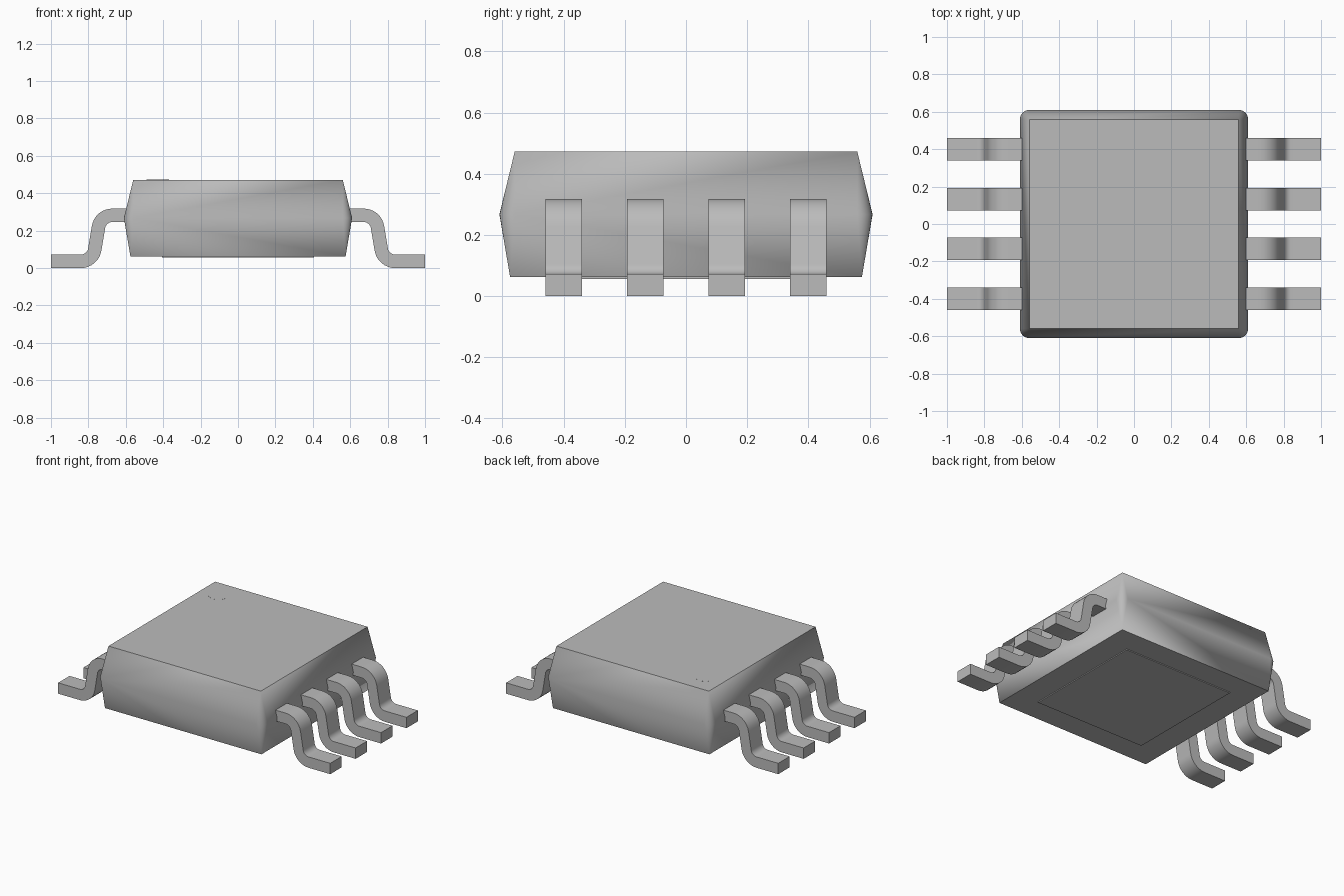
import bpy
import bmesh
from math import sin, cos, radians

if "Cube" in bpy.data.objects:
    bpy.data.objects.remove(bpy.data.objects["Cube"], do_unlink=True)

# One flat grey for every part
grey = bpy.data.materials.new("plain_grey")
grey.use_nodes = True
grey.diffuse_color = (0.5, 0.5, 0.5, 1)
grey.node_tree.nodes["Principled BSDF"].inputs["Base Color"].default_value = (0.5, 0.5, 0.5, 1)


def finish(bm, name, angle=35):
    bmesh.ops.recalc_face_normals(bm, faces=bm.faces)
    mesh = bpy.data.meshes.new(name)
    bm.to_mesh(mesh)
    bm.free()
    mesh.materials.append(grey)
    obj = bpy.data.objects.new(name, mesh)
    bpy.context.collection.objects.link(obj)
    bpy.ops.object.select_all(action="DESELECT")
    obj.select_set(True)
    bpy.context.view_layer.objects.active = obj
    bpy.ops.object.shade_smooth_by_angle(angle=radians(angle))
    return obj


# Body: sharp square top and bottom, wider rounded waist
def build_body():
    bm = bmesh.new()
    signs = [(1, 1), (-1, 1), (-1, -1), (1, -1)]
    top = [bm.verts.new((0.56 * sx, 0.56 * sy, 0.472)) for sx, sy in signs]
    base = [bm.verts.new((0.575 * sx, 0.575 * sy, 0.062)) for sx, sy in signs]
    steps, radius, half = 6, 0.05, 0.61
    corners = []
    for i, (sx, sy) in enumerate(signs):
        arc = []
        for s in range(steps + 1):
            a = radians(90 * (i + s / steps))
            arc.append(bm.verts.new((sx * (half - radius) + radius * cos(a),
                                     sy * (half - radius) + radius * sin(a), 0.267)))
        corners.append(arc)
    for ring in (top, base):
        bm.faces.new(ring)
        for i in range(4):
            j = (i + 1) % 4
            bm.faces.new((corners[i][-1], corners[j][0], ring[j], ring[i]))
            for a, b in zip(corners[i], corners[i][1:]):
                bm.faces.new((a, b, ring[i]))
    finish(bm, "body")


# Bent lead: two opposed arcs joined by a slanted shank, extruded across y
def build_lead(name, side, y):
    thick, width, radius, lean, steps = 0.072, 0.12, 0.075, 9.5, 8
    path = [(0.56, 0.282, 90)]
    for s in range(steps + 1):
        a = 90 + (lean - 90) * s / steps
        path.append((0.672 + radius * cos(radians(a)), 0.207 + radius * sin(radians(a)), a))
    for s in range(steps + 1):
        a = lean + (90 - lean) * s / steps
        path.append((0.84 - radius * cos(radians(a)), 0.111 - radius * sin(radians(a)), a))
    path.append((1.0, 0.036, 90))
    bm = bmesh.new()
    rings = []
    for x, z, a in path:
        nx, nz = cos(radians(a)) * thick / 2, sin(radians(a)) * thick / 2
        rings.append([bm.verts.new((side * (x + k * nx), y + w * width / 2, z + k * nz))
                      for k, w in ((1, 1), (1, -1), (-1, -1), (-1, 1))])
    for r, q in zip(rings, rings[1:]):
        for i in range(4):
            j = (i + 1) % 4
            bm.faces.new((r[i], r[j], q[j], q[i]))
    bm.faces.new(rings[0])
    bm.faces.new(rings[-1])
    finish(bm, name)


build_body()
for side, label in ((1, "left"), (-1, "right")):
    for n in range(4):
        build_lead(f"{label}_lead_{n + 1}", side, -0.4 + n * 0.8 / 3)

# Thin thermal pad under the body
bm = bmesh.new()
bmesh.ops.create_cube(bm, size=1)
bmesh.ops.scale(bm, vec=(0.81, 0.83, 0.01), verts=bm.verts)
bmesh.ops.translate(bm, vec=(0, 0, 0.061), verts=bm.verts)
finish(bm, "thermal_pad")

# Orientation dot, almost flush with the top
bm = bmesh.new()
bmesh.ops.create_cone(bm, cap_ends=True, segments=32, radius1=0.06, radius2=0.06, depth=0.002)
bmesh.ops.translate(bm, vec=(-0.43, 0.41, 0.4716), verts=bm.verts)
finish(bm, "orientation_dot")
